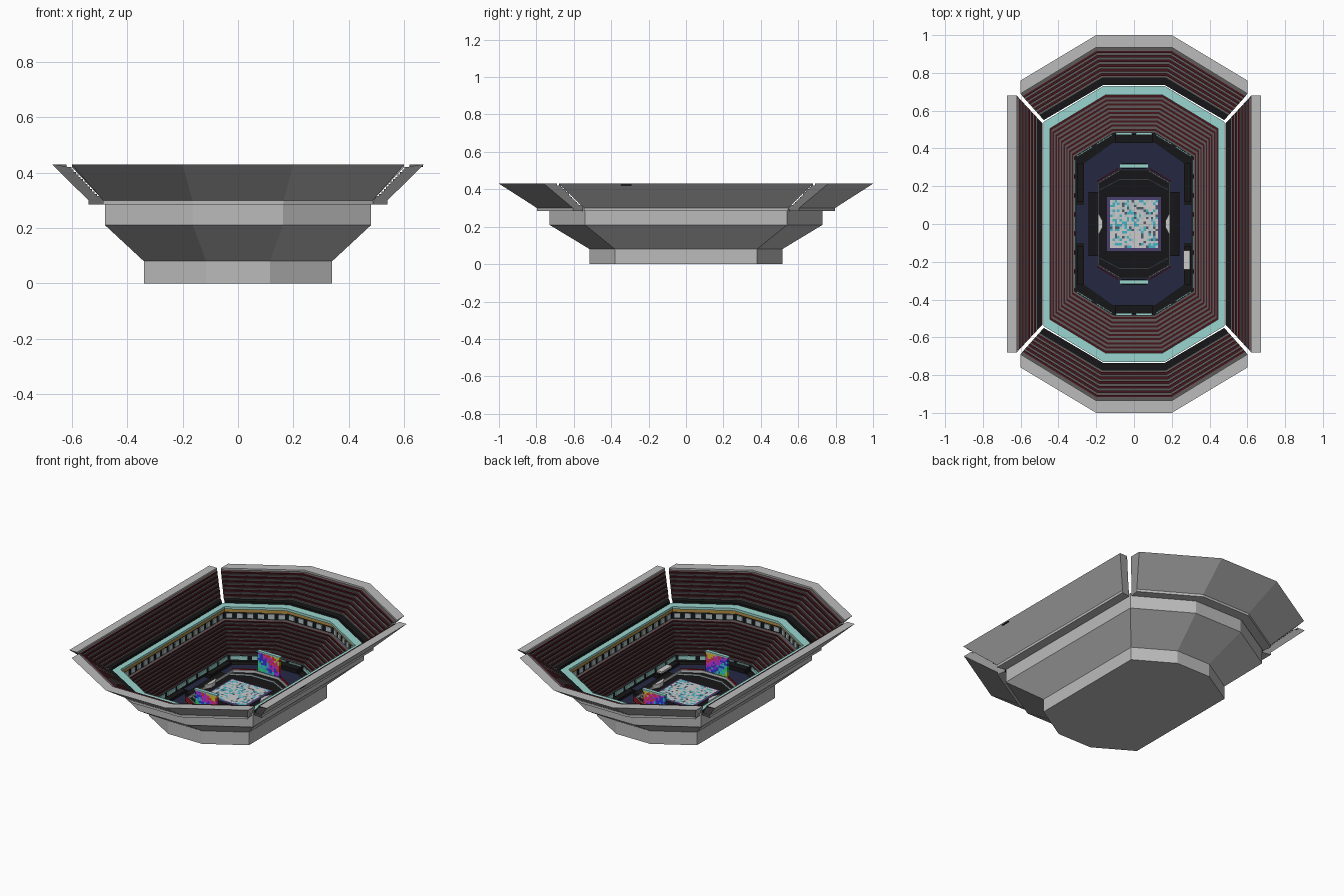
import bpy, bmesh, math, random, colorsys
from mathutils import Matrix, Vector

if "Cube" in bpy.data.objects:
    bpy.data.objects.remove(bpy.data.objects["Cube"])

random.seed(4)


def material(name, r, g, b):
    m = bpy.data.materials.new(name)
    m.diffuse_color = (r, g, b, 1)
    m.use_nodes = True
    m.node_tree.nodes["Principled BSDF"].inputs["Base Color"].default_value = m.diffuse_color
    return m


CON = material("concrete", .5, .5, .5)
ROW = material("row_grey", .11, .10, .10)
RED = material("seat_red", .06, .008, .012)
BLACK = material("black", .008, .008, .009)
CYAN = material("cyan", .32, .66, .62)
NAVY = material("navy", .018, .022, .055)
AMBER = material("amber", .45, .27, .06)
WHITE = material("white", .75, .75, .75)
TEAL = material("tile_teal", .06, .45, .55)
PALE = material("tile_pale", .45, .55, .58)
DARK = material("tile_dark", .08, .10, .14)
PURPLE = material("purple", .07, .05, .16)
SCARLET = material("scarlet", .35, .01, .02)
RAINBOW = [material(f"screen_{i}", *colorsys.hsv_to_rgb(i / 9, .95, .75)) for i in range(9)]


def finish(name, bm, mats):
    me = bpy.data.meshes.new(name)
    bm.to_mesh(me)
    bm.free()
    for m in mats:
        me.materials.append(m)
    ob = bpy.data.objects.new(name, me)
    bpy.context.collection.objects.link(ob)
    return ob


def loft(name, sections, mats, ring=True, loop=False):
    """Skin point rows; mats[i] colours the strip that ends at section i."""
    bm = bmesh.new()
    slots = list(dict.fromkeys(mats))
    rows = [[bm.verts.new(p) for p in s] for s in sections]
    n = len(rows[0])
    for i in range(0 if loop else 1, len(rows)):
        for j in range(n if ring else n - 1):
            k = (j + 1) % n
            f = bm.faces.new((rows[i - 1][j], rows[i - 1][k], rows[i][k], rows[i][j]))
            f.material_index = slots.index(mats[i])
    if loop:
        caps = [([r[0] for r in rows], CON), ([r[-1] for r in rows], CON)]
    else:
        caps = [(rows[0], mats[0]), (rows[-1], mats[-1])]
    for vs, m in caps:
        f = bm.faces.new(vs)
        f.material_index = slots.index(m) if m in slots else 0
    bmesh.ops.recalc_face_normals(bm, faces=bm.faces)
    return finish(name, bm, slots)


def octagon(p):
    a, b, c, d, z = p
    return [(x, y, z) for x, y in ((a, -b), (a, b), (c, d), (-c, d),
                                   (-a, b), (-a, -b), (-c, -d), (c, -d))]


def seat_rows(p, q, n):
    """Stepped terrace from p to q, alternating aisle grey and seat red."""
    def mix(t):
        return [u + (v - u) * t for u, v in zip(p, q)]
    out, N = [], 2 * n
    for k in range(N):
        lo, hi = mix(k / N), mix((k + 1) / N)
        m = RED if k % 2 else ROW
        out += [((*lo[:-1], hi[-1]), m), (tuple(hi), m)]
    return out


def add_box(bm, c, s, rot=0):
    M = Matrix.Translation(c) @ Matrix.Rotation(rot, 4, 'Z') @ Matrix.Diagonal((*s, 1))
    bmesh.ops.create_cube(bm, size=1, matrix=M)


def boxes(name, items, mat):
    bm = bmesh.new()
    for it in items:
        add_box(bm, *it)
    return finish(name, bm, [mat])


def edge_boxes(name, ring, z0, z1, pitch, fill, mat, thick=.006, edges=range(8)):
    """Boxes laid along the sides of an octagon."""
    pts, items = [Vector(p) for p in octagon((*ring, (z0 + z1) / 2))], []
    for i in edges:
        a, b = pts[i], pts[(i + 1) % 8]
        d = b - a
        n = max(1, round(d.length / pitch)) if pitch else 1
        for k in range(n):
            items.append((a + d * ((k + .5) / n), (d.length / n * fill, thick, z1 - z0),
                          math.atan2(d.y, d.x)))
    return boxes(name, items, mat)


def slab(name, ring, z0, z1, mat):
    return loft(name, [octagon((*ring, z)) for z in (z0, z1)], [mat, mat])


# Lower bowl: floor, inner wall, terrace, concourse, cyan walkway, outer shell
R0, R1 = (.34, .38, .115, .515), (.48, .54, .163, .73)
PIT, TOP = (.315, .355, .108, .482), (.445, .505, .152, .682)
WALL = (.462, .522, .157, .705)
body = [((*PIT, .06), BLACK), ((*PIT, .10), BLACK)]
body += seat_rows((*PIT, .10), (*TOP, .222), 9)
body += [((*WALL, .222), ROW), ((*WALL, .29), BLACK), ((*TOP, .29), ROW), ((*TOP, .305), CYAN),
         ((*R1, .305), CYAN), ((*R1, .285), CON), ((*R1, .21), CON), ((*R0, .08), CON), ((*R0, 0), CON)]
loft("lower_bowl", [octagon(p) for p, m in body], [m for p, m in body])
BAND = (.458, .518, .156, .701)
edge_boxes("concourse_band", BAND, .264, .286, 0, 1, AMBER)
edge_boxes("concourse_panels", BAND, .228, .257, .06, .6, PALE)
edge_boxes("pit_wall_boards", (.312, .352, .107, .478), .075, .097, .1, .8, CYAN)

# Upper side stands
side = [((.485, .535, .285), BLACK), ((.485, .535, .315), BLACK), ((.51, .56, .315), BLACK)]
side += seat_rows((.51, .56, .315), (.61, .668, .42), 6)
side += [((.62, .68, .42), ROW), ((.62, .68, .43), CON), ((.672, .68, .43), CON),
         ((.54, .545, .30), CON), ((.54, .545, .285), CON)]
for s, tag in ((1, "right"), (-1, "left")):
    loft("upper_stand_" + tag, [[(s * x, -y, z), (s * x, y, z)] for (x, y, z), m in side],
         [CON if i == 0 else m for i, (p, m) in enumerate(side)], ring=False, loop=True)

# Upper end stands
end = [((.478, .55, .164, .735, .285), CON), ((.478, .55, .164, .735, .315), BLACK),
       ((.5, .575, .17, .772, .315), BLACK)]
end += seat_rows((.5, .575, .17, .772, .315), (.59, .676, .197, .917, .42), 6)
end += [((.6, .69, .2, .935, .42), ROW), ((.6, .69, .2, .935, .43), CON),
        ((.6, .76, .2, 1.0, .43), CON), ((.487, .605, .165, .797, .30), CON),
        ((.487, .605, .165, .797, .285), CON)]
for s, tag in ((1, "back"), (-1, "front")):
    loft("upper_stand_" + tag,
         [[(-a, s * b, z), (-c, s * d, z), (c, s * d, z), (a, s * b, z)] for (a, b, c, d, z), m in end],
         [m for p, m in end], ring=False, loop=True)
boxes("outer_vent", [((.664, -.32, .425), (.008, .055, .008))], BLACK)

# Arena floor and the blocks standing on it
slab("arena_floor", (.265, .32, .11, .43), .058, .066, NAVY)
boxes("floor_wings", [((s * .28, 0, .063), (.05, .2, .008)) for s in (1, -1)], NAVY)
boxes("end_blocks", [((0, s * .453, .075), (.2, .045, .03)) for s in (1, -1)], BLACK)
boxes("corner_blocks", [((s * .285, t * .22, .07), (.035, .2, .02)) for s in (1, -1) for t in (1, -1)], BLACK)
boxes("side_blocks", [((s * .215, 0, .074), (.05, .34, .024)) for s in (1, -1)], BLACK)
boxes("white_desk", [((.28, -.19, .085), (.035, .1, .012))], WHITE)

# Central stage with low rails
slab("stage", (.19, .22, .08, .285), .06, .08, BLACK)
edge_boxes("stage_rail", (.188, .218, .079, .282), .08, .095, 0, 1, WHITE, .005)
edge_boxes("inner_rail", (.182, .18, .078, .235), .08, .09, 0, 1, PALE, .004, (1, 2, 3, 5, 6, 7))
edge_boxes("red_rail", (.197, .225, .083, .293), .07, .098, 0, 1, SCARLET, .005, (1, 3, 5, 7))
bm = bmesh.new()
for s in (1, -1):
    low = [bm.verts.new((s * x, y, .08)) for x, y in ((.19, -.06), (.19, .06), (.168, .02), (.168, -.02))]
    f = bm.faces.new(low)
    top = bmesh.ops.extrude_face_region(bm, geom=[f])["geom"]
    bmesh.ops.translate(bm, vec=(0, 0, .025), verts=[v for v in top if isinstance(v, bmesh.types.BMVert)])
bmesh.ops.recalc_face_normals(bm, faces=bm.faces)
finish("side_gates", bm, [WHITE])

# Patterned playing floor
boxes("floor_frame", [((0, 0, .081), (.284, .284, .008))], PURPLE)
bm = bmesh.new()
bmesh.ops.create_grid(bm, x_segments=20, y_segments=20, size=.127, matrix=Matrix.Translation((0, 0, .087)))
for f in bm.faces:
    f.material_index = random.choices(range(4), (6, 2, 2, 1))[0]
finish("patterned_floor", bm, [WHITE, PALE, TEAL, DARK])

# Two colourful screens at the stage ends
for s, tag in ((1, "back"), (-1, "front")):
    bm = bmesh.new()
    M = Matrix.Translation((0, s * .305, .145)) @ Matrix.Rotation(math.pi / 2, 4, 'X') @ Matrix.Diagonal((1, .8, 1, 1))
    bmesh.ops.create_grid(bm, x_segments=12, y_segments=10, size=.075, matrix=M)
    for f in bm.faces:
        c = f.calc_center_median()
        f.material_index = int(c.x * 30 + c.z * 40 + random.random() * 2.5) % 9
    screen = finish("screen_" + tag, bm, RAINBOW)
    mod = screen.modifiers.new("thickness", 'SOLIDIFY')
    mod.thickness, mod.offset = .016, 0
boxes("screen_tops", [((0, s * .307, .208), (.155, .022, .008)) for s in (1, -1)], CYAN)
boxes("screen_bases", [((0, s * .307, .073), (.13, .03, .025)) for s in (1, -1)], BLACK)
